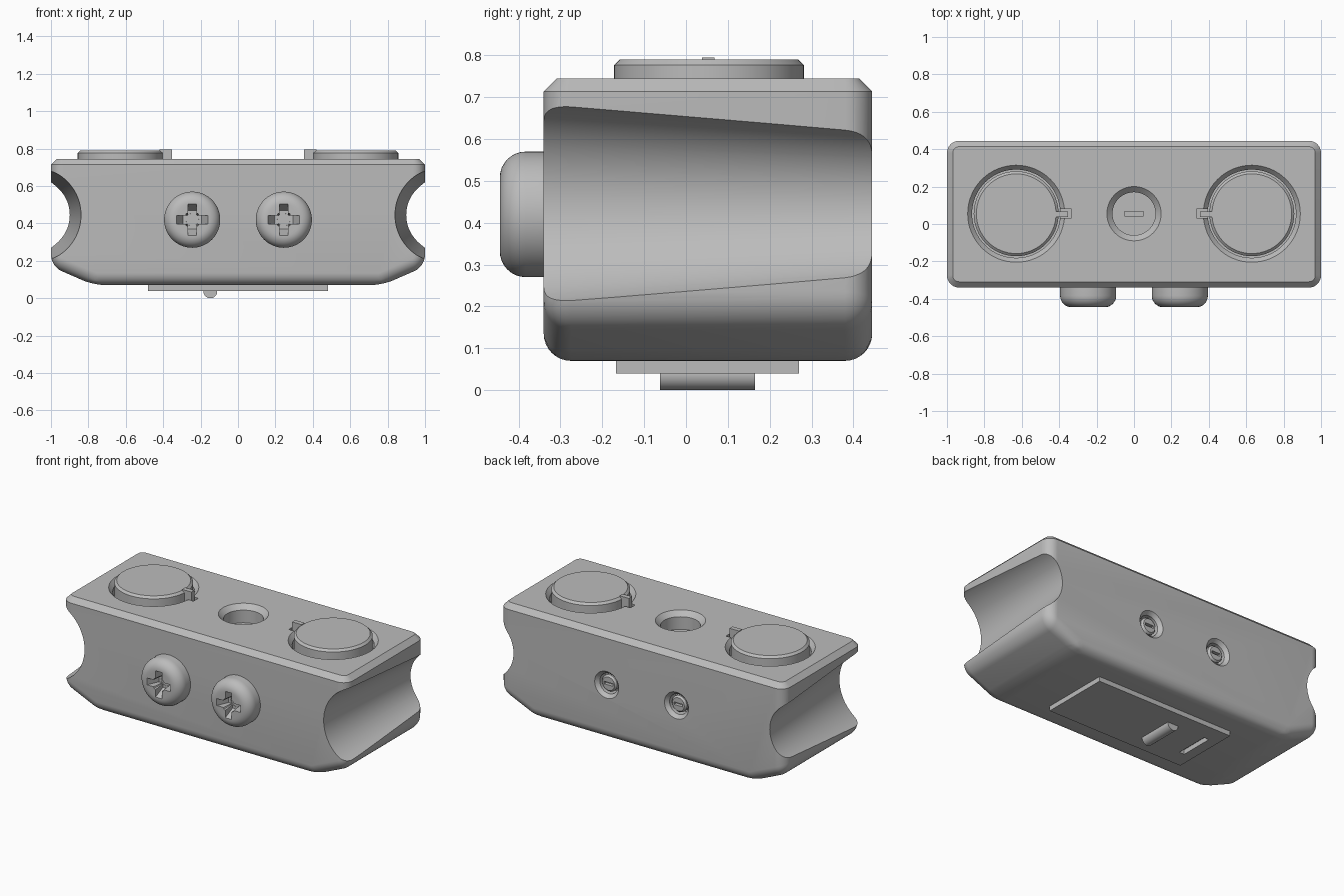
import bpy, bmesh
from math import pi, sin, cos
from mathutils import Matrix, Vector

if "Cube" in bpy.data.objects:
    bpy.data.objects.remove(bpy.data.objects["Cube"], do_unlink=True)

grey = bpy.data.materials.new("satin_grey")
grey.use_nodes = True
grey.diffuse_color = (0.5, 0.5, 0.5, 1)
grey.node_tree.nodes["Principled BSDF"].inputs["Base Color"].default_value = (0.5, 0.5, 0.5, 1)

FRONT, BACK, TOP = -0.34, 0.445, 0.745
MID_Y = 0.055
SCREW_X, SCREW_Z = 0.245, 0.42
AXES = {"up": Matrix.Identity(4),
        "front": Matrix.Rotation(pi / 2, 4, "X"),
        "back": Matrix.Rotation(-pi / 2, 4, "X")}


def make(name, bm):
    bmesh.ops.recalc_face_normals(bm, faces=bm.faces)
    mesh = bpy.data.meshes.new(name)
    bm.to_mesh(mesh)
    bm.free()
    mesh.materials.append(grey)
    ob = bpy.data.objects.new(name, mesh)
    bpy.context.collection.objects.link(ob)
    return ob


def lathe(name, profile, loc, axis="up", segs=64):
    """Closed turned solid from (radius, height) points, capped at both ends."""
    bm = bmesh.new()
    rings = [[bm.verts.new((r * cos(2 * pi * i / segs), r * sin(2 * pi * i / segs), h))
              for i in range(segs)] for r, h in profile]
    for a, b in zip(rings, rings[1:]):
        for i in range(segs):
            j = (i + 1) % segs
            bm.faces.new((a[i], a[j], b[j], b[i]))
    bm.faces.new(rings[0])
    bm.faces.new(rings[-1])
    bm.transform(Matrix.Translation(loc) @ AXES[axis])
    return make(name, bm)


def box(name, lo, hi):
    bm = bmesh.new()
    bmesh.ops.create_cube(bm, size=1)
    lo, hi = Vector(lo), Vector(hi)
    bm.transform(Matrix.Translation((lo + hi) / 2) @ Matrix.Diagonal((*(hi - lo), 1)))
    return make(name, bm)


def select_only(ob):
    bpy.ops.object.select_all(action="DESELECT")
    ob.select_set(True)
    bpy.context.view_layer.objects.active = ob


def cut(ob, cutter):
    mod = ob.modifiers.new("cut", "BOOLEAN")
    mod.operation, mod.solver, mod.object = "DIFFERENCE", "EXACT", cutter
    select_only(ob)
    bpy.ops.object.modifier_apply(modifier=mod.name)
    bpy.data.objects.remove(cutter, do_unlink=True)


# Main body: end profile with sloped lower corners, rounded below, chamfered on top
half = [(1, TOP), (1, 0.17), (0.77, 0.07)]
outline = half + [(-x, z) for x, z in reversed(half)]
bm = bmesh.new()
face = bm.faces.new([bm.verts.new((x, FRONT, z)) for x, z in outline])
ext = bmesh.ops.extrude_face_region(bm, geom=[face])
bmesh.ops.translate(bm, vec=(0, BACK - FRONT, 0),
                    verts=[v for v in ext["geom"] if isinstance(v, bmesh.types.BMVert)])
bmesh.ops.recalc_face_normals(bm, faces=bm.faces)


def on_top(e):
    return all(v.co.z > TOP - 0.001 for v in e.verts)


bmesh.ops.bevel(bm, geom=[e for e in bm.edges if not on_top(e)], offset=0.065,
                segments=8, profile=0.5, affect="EDGES", clamp_overlap=True)
bmesh.ops.bevel(bm, geom=[e for e in bm.edges if on_top(e)], offset=0.031,
                segments=1, profile=0.5, affect="EDGES")
body = make("body", bm)

for side, s in (("right", -1), ("left", 1)):
    # Tapered groove in each end
    cut(body, lathe("groove_cutter", [(0.268, 0.5), (0.176, -0.7)],
                    (s * 1.095, 0, 0.445), "front", 96))
    # Button well with chamfered rim and key notch
    cut(body, lathe("well_cutter", [(0.236, 0.62), (0.236, 0.718), (0.268, 0.755)],
                    (s * 0.63, MID_Y, 0)))
    xs = sorted((s * 0.43, s * 0.335))
    cut(body, box("notch_cutter", (xs[0], MID_Y - 0.024, 0.69), (xs[1], MID_Y + 0.024, 0.8)))
    # Socket for the screw tip at the back
    cut(body, lathe("socket_cutter", [(0.064, -0.075), (0.064, -0.022), (0.092, 0.008)],
                    (s * SCREW_X, BACK, SCREW_Z), "back", 40))

    lathe(side + "_button", [(0.227, 0.61), (0.227, 0.777), (0.213, 0.79)],
          (s * 0.63, MID_Y, 0))
    xs = sorted((s * 0.42, s * 0.354))
    box(side + "_button_key", (xs[0], MID_Y - 0.017, 0.685), (xs[1], MID_Y + 0.013, 0.795))

    # Domed front screw with a tapered cross recess
    r, h, f = 0.15, 0.105, 0.062
    dome = [(r - f + f * cos(a), h - f + f * sin(a)) for a in [pi / 16 * k for k in range(9)]]
    screw = lathe(side + "_front_screw", [(r, -0.02)] + dome, (s * SCREW_X, FRONT, SCREW_Z), "front")
    for length, width in ((0.083, 0.022), (0.022, 0.083)):
        bm = bmesh.new()
        bmesh.ops.create_cube(bm, size=2)
        for v in bm.verts:
            shrink = 0.6 if v.co.y > 0 else 1.06
            v.co.x *= length * (shrink if length > width else 1)
            v.co.z *= width * (shrink if width > length else 1)
            v.co.y = -0.372 if v.co.y > 0 else -0.455
        bm.transform(Matrix.Translation((s * SCREW_X, 0, SCREW_Z)))
        cut(screw, make("cross_cutter", bm))
    cut(screw, lathe("hub_cutter", [(0.036, 0.03), (0.047, 0.12)],
                     (s * SCREW_X, FRONT, SCREW_Z), "front", 8))

    # Slotted screw tip
    tip = lathe(side + "_screw_tip", [(0.052, -0.09), (0.052, -0.03), (0.042, -0.018)],
                (s * SCREW_X, BACK, SCREW_Z), "back", 40)
    cut(tip, box("tip_slot_cutter", (s * SCREW_X - 0.03, 0.405, SCREW_Z - 0.008),
                 (s * SCREW_X + 0.03, 0.46, SCREW_Z + 0.008)))

# Central hole with chamfered rim and a slot in its floor
cut(body, lathe("hole_cutter", [(0.115, 0.635), (0.115, 0.715), (0.155, 0.755)], (0, MID_Y, 0)))
cut(body, box("floor_slot_cutter", (-0.05, MID_Y - 0.013, 0.605), (0.05, MID_Y + 0.013, 0.65)))

# Underside plate with a slot and a half-round rib
plate = box("base_plate", (-0.48, -0.167, 0.04), (0.48, 0.27, 0.09))
cut(plate, box("plate_slot_cutter", (-0.415, -0.055, 0.02), (-0.38, 0.16, 0.07)))
lathe("base_rib", [(0.037, 0.062), (0.037, -0.165)], (-0.148, 0, 0.037), "front", 32)

for ob in bpy.context.collection.objects:
    if ob.type == "MESH" and grey.name in ob.data.materials:
        select_only(ob)
        bpy.ops.object.shade_smooth_by_angle(angle=pi / 6)
